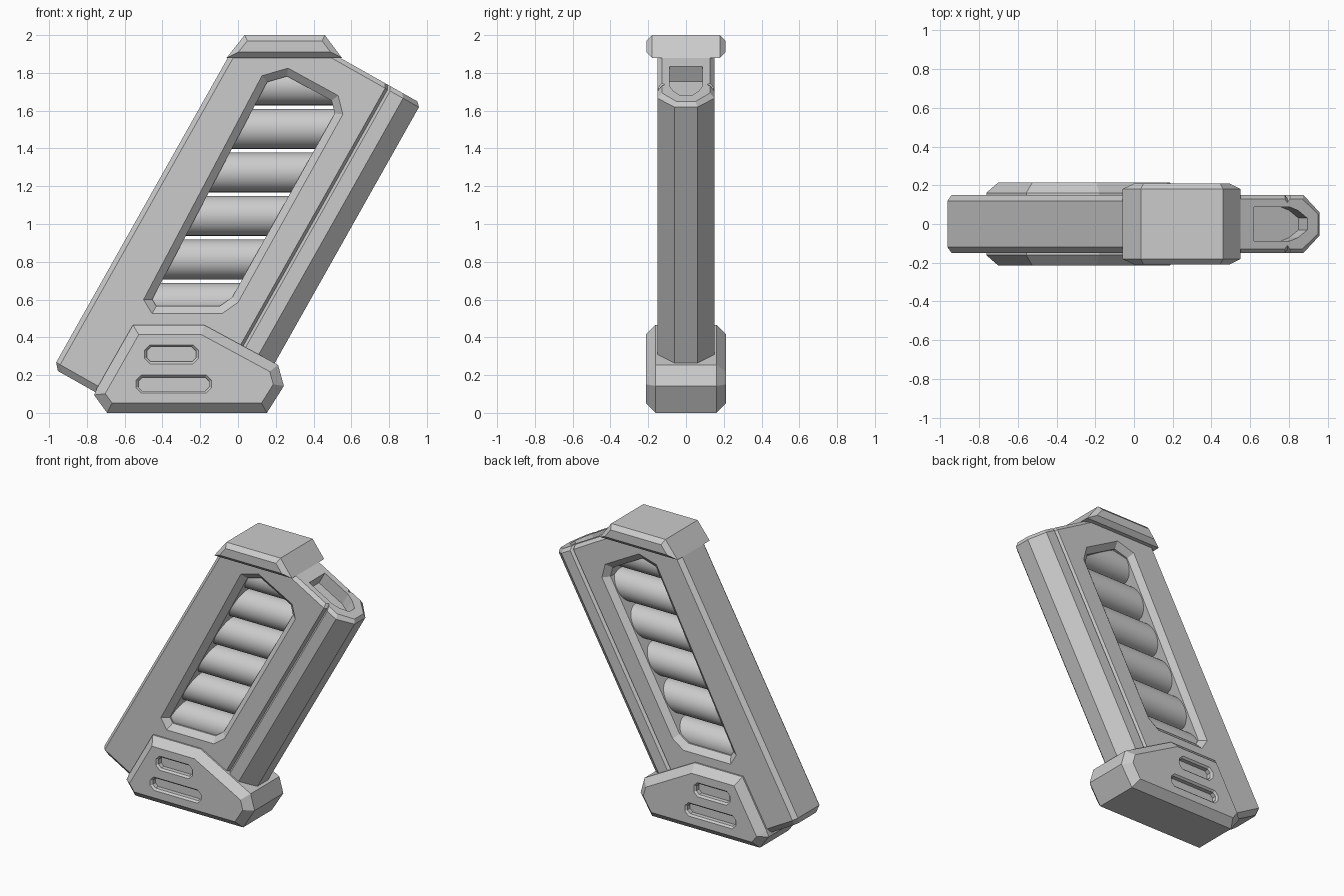
import bpy, bmesh, math
from mathutils import Vector

cube = bpy.data.objects.get("Cube")
if cube:
    bpy.data.objects.remove(cube, do_unlink=True)

# One plain grey for everything
grey = bpy.data.materials.new("plain_grey")
grey.use_nodes = True
grey.diffuse_color = (0.6, 0.6, 0.6, 1)
grey.node_tree.nodes["Principled BSDF"].inputs["Base Color"].default_value = (0.6, 0.6, 0.6, 1)

TILT = math.radians(29.4)
S, C = math.sin(TILT), math.cos(TILT)


def tilted(u, y, v):
    """Point from across / depth / along coordinates of the leaning body."""
    return Vector((C * u + S * v, y, C * v - S * u))


def inset(outline, d):
    """Shrink a convex counter-clockwise outline by distance d."""
    result = []
    n = len(outline)
    for i in range(n):
        a, p, b = (Vector(outline[(i + k) % n]) for k in (-1, 0, 1))
        e, f = (p - a).normalized(), (b - p).normalized()
        n1, n2 = Vector((-e.y, e.x)), Vector((-f.y, f.x))
        result.append(tuple(p + (n1 + n2) * d / (1 + n1.dot(n2))))
    return result


def loft(name, rings, cuts=()):
    """Closed solid through matching rings, optionally trimmed by planes."""
    bm = bmesh.new()
    loops = [[bm.verts.new(p) for p in ring] for ring in rings]
    for a, b in zip(loops, loops[1:]):
        for i in range(len(a)):
            j = (i + 1) % len(a)
            bm.faces.new((a[i], a[j], b[j], b[i]))
    bm.faces.new(loops[0])
    bm.faces.new(loops[-1])
    for co, no in cuts:
        r = bmesh.ops.bisect_plane(bm, geom=bm.verts[:] + bm.edges[:] + bm.faces[:],
                                   plane_co=co, plane_no=no, clear_outer=True)
        edges = [g for g in r["geom_cut"] if isinstance(g, bmesh.types.BMEdge)]
        bmesh.ops.edgeloop_fill(bm, edges=edges)
    bmesh.ops.recalc_face_normals(bm, faces=bm.faces[:])
    mesh = bpy.data.meshes.new(name)
    bm.to_mesh(mesh)
    bm.free()
    mesh.materials.append(grey)
    obj = bpy.data.objects.new(name, mesh)
    bpy.context.collection.objects.link(obj)
    return obj


def plate(name, layers):
    """Solid from (outline in x-z, y) layers."""
    return loft(name, [[(x, y, z) for x, z in o] for o, y in layers])


def bevelled(name, outline, half, b):
    small = inset(outline, b)
    return plate(name, [(small, -half), (outline, b - half), (outline, half - b), (small, half)])


def carve(obj, cutter):
    cutter.hide_render = True
    mod = obj.modifiers.new("cut", "BOOLEAN")
    mod.object, mod.operation, mod.solver = cutter, "DIFFERENCE", "EXACT"
    bpy.context.view_layer.objects.active = obj
    bpy.ops.object.modifier_apply(modifier=mod.name)
    bpy.data.objects.remove(cutter, do_unlink=True)


# Leaning body: chamfered section with a side groove, trimmed under cap and inside base
side = [(-.97, .12), (-.945, .15), (-.165, .15), (-.15, .13), (-.135, .15), (-.056, .15), (.04, .06)]
section = side + [(u, -y) for u, y in reversed(side)]


def body_ring(v, d):
    su, sy, mid = 1 - d / .505, 1 - d / .15, -.465
    return [tilted(mid + (u - mid) * su, y * sy, v) for u, y in section]


body = loft("body", [body_ring(-.275, .03), body_ring(-.24, 0), body_ring(1.88, 0), body_ring(1.903, .022)],
            [((0, 0, .1), (0, 0, -1)), ((0, 0, 1.9), (0, 0, 1))])

# Window right through the body, with bevelled rims
rim = [(-.5, .6), (-.455, .525), (-.085, .525), (0, .585), (.555, 1.58),
       (.53, 1.68), (.265, 1.825), (.127, 1.785)]
hole = inset(rim, .04)
carve(body, plate("window_cutter", [(rim, -.17), (rim, -.15), (hole, -.115),
                                    (hole, .115), (rim, .15), (rim, .17)]))

# Recess in the slanted top face
slot = [(-.36, -.088), (-.15, -.088), (-.1, -.07), (-.045, -.03),
        (-.045, .03), (-.1, .07), (-.15, .088), (-.36, .088)]
carve(body, loft("recess_cutter", [[tilted(u, y, v) for u, y in slot] for v in (1.81, 2)]))

# Top cap
bevelled("top_cap", [(-.06, 1.88), (.55, 1.88), (.46, 2), (.035, 2)], .21, .03)

# Base foot with two long octagonal slots on each side
base = bevelled("base", [(-.693, 0), (.153, 0), (.243, .143), (.212, .254), (-.18, .466),
                         (-.556, .466), (-.746, .132), (-.762, .095)], .213, .052)
for x0, x1, z0, z1 in ((-.495, -.21, .26, .36), (-.54, -.14, .105, .2)):
    c = .028
    o = [(x0 + c, z0), (x1 - c, z0), (x1, z0 + c), (x1, z1 - c),
         (x1 - c, z1), (x0 + c, z1), (x0, z1 - c), (x0, z0 + c)]
    for s in (-1, 1):
        carve(base, plate("slot_cutter", [(o, s * .25), (o, s * .213),
                                          (inset(o, .012), s * .2), (inset(o, .012), s * .17)]))

# Stack of horizontal rounds seen through the window
for i in range(6):
    z = .582 + .2305 * i
    mid = .035 + (z - 1.15) * .55
    x0, x1 = mid - .31, min(mid + .31, .53)
    bpy.ops.mesh.primitive_cylinder_add(vertices=32, radius=.106, depth=x1 - x0,
                                        location=((x0 + x1) / 2, 0, z), rotation=(0, math.pi / 2, 0))
    rod = bpy.context.object
    rod.name = f"round_{i + 1}"
    rod.data.materials.append(grey)
    bpy.ops.object.shade_smooth_by_angle(angle=math.radians(35))
